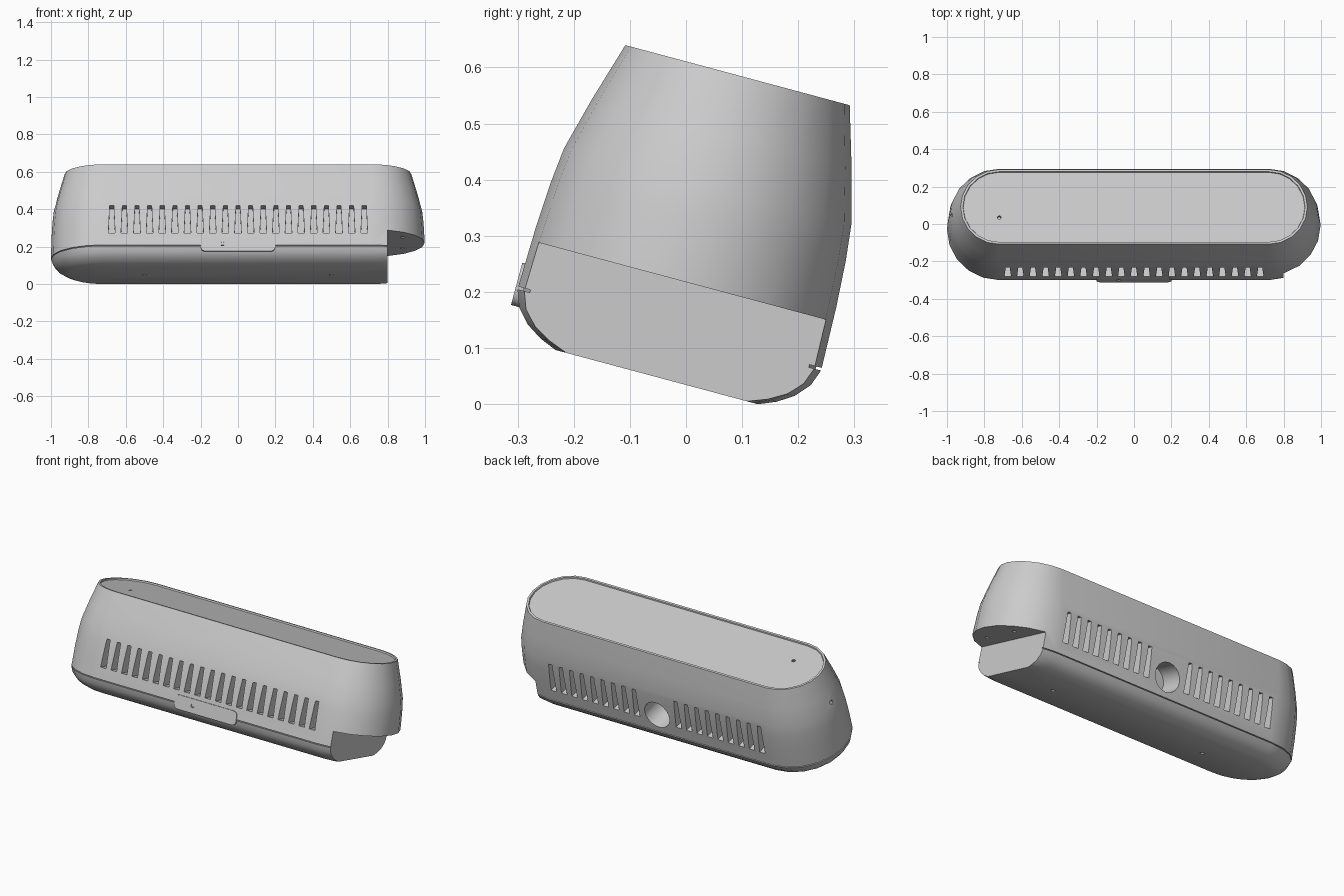
import bpy, bmesh, math
from mathutils import Matrix, Vector

cube = bpy.data.objects.get("Cube")
if cube:
    bpy.data.objects.remove(cube, do_unlink=True)

grey = bpy.data.materials.new("plain_grey")
grey.use_nodes = True
COLOUR = (0.6, 0.6, 0.6, 1)
grey.diffuse_color = COLOUR
grey.node_tree.nodes["Principled BSDF"].inputs["Base Color"].default_value = COLOUR

TILT = Matrix.Rotation(math.radians(-15), 4, 'X')
MID = -0.063      # depth of the long axis before tilting
STRAIGHT = 0.72   # half length of the straight sides
CUT_X = 0.8       # where the base stops


def finish(bm, name):
    bmesh.ops.recalc_face_normals(bm, faces=bm.faces)
    bm.transform(TILT)
    mesh = bpy.data.meshes.new(name)
    bm.to_mesh(mesh)
    bm.free()
    obj = bpy.data.objects.new(name, mesh)
    bpy.context.collection.objects.link(obj)
    mesh.materials.append(grey)
    return obj


def stadium_loft(name, profile, steps=10):
    """Stack rounded-end outlines given as (height, radius)."""
    bm = bmesh.new()
    rings = []
    for height, radius in profile:
        ring = []
        for side in (1, -1):
            for i in range(steps + 1):
                a = math.pi * (i / steps - 0.5)
                ring.append(bm.verts.new((side * (STRAIGHT + radius * math.cos(a)),
                                          MID + side * radius * math.sin(a), height)))
        rings.append(ring)
    count = len(rings[0])
    for low, high in zip(rings, rings[1:]):
        for i in range(count):
            j = (i + 1) % count
            bm.faces.new((low[i], low[j], high[j], high[i]))
    bm.faces.new(rings[0][::-1])
    bm.faces.new(rings[-1])
    return finish(bm, name)


def add_box(bm, low, high, top_scale=1.0):
    """Box between two corners, optionally narrowed in x at the top."""
    low, high = Vector(low), Vector(high)
    mid, size = (low + high) / 2, high - low
    for v in bmesh.ops.create_cube(bm, size=1)["verts"]:
        narrow = top_scale if v.co.z > 0 else 1
        v.co = Vector((v.co.x * size.x * narrow, v.co.y * size.y, v.co.z * size.z)) + mid


def add_drill(bm, centre, radius, depth, axis, sides=10):
    turn = Matrix.Rotation(math.pi / 2, 4, axis) if axis != 'Z' else Matrix()
    bmesh.ops.create_cone(bm, cap_ends=True, segments=sides, radius1=radius, radius2=radius,
                          depth=depth, matrix=Matrix.Translation(centre) @ turn)


def carve(obj, bm):
    cutter = finish(bm, "cutter")
    cutter.hide_render = True
    mod = obj.modifiers.new("carve", 'BOOLEAN')
    mod.operation, mod.solver, mod.object = 'DIFFERENCE', 'EXACT', cutter
    bpy.context.view_layer.objects.active = obj
    bpy.ops.object.modifier_apply(modifier=mod.name)
    bpy.data.objects.remove(cutter, do_unlink=True)


# Base: rounded underside with a tongue that leaves a thin seam below the body
base = stadium_loft("base", [(0.033, 0.187), (0.046, 0.218), (0.064, 0.246), (0.09, 0.269),
                             (0.12, 0.28), (0.12, 0.27), (0.13, 0.27)])
cuts = bmesh.new()
add_box(cuts, (CUT_X, -1, -1), (2, 1, 1))
for x in (-0.5, 0.5):
    add_drill(cuts, (x, MID, 0.03), 0.012, 0.06, 'Z')
carve(base, cuts)

# Body: tapering shell with a shallow recessed top
body = stadium_loft("body", [(0.125, 0.28), (0.236, 0.277), (0.32, 0.272), (0.384, 0.265),
                             (0.48, 0.24), (0.59, 0.207), (0.59, 0.195), (0.582, 0.193)])
cuts = bmesh.new()
add_box(cuts, (CUT_X, -1, -1), (2, 1, 0.21))
carve(body, cuts)

# Vents along the front and back, the round port and the small screw holes
cuts = bmesh.new()
for i in range(-10, 11):
    x = i * 0.0675
    add_box(cuts, (x - 0.018, -0.5, 0.19), (x + 0.018, -0.265, 0.345), 0.6)
    if abs(i) > 1:
        add_box(cuts, (x - 0.018, 0.14, 0.19), (x + 0.018, 0.4, 0.36), 0.6)
add_drill(cuts, (0, 0.2, 0.235), 0.08, 0.24, 'X', 20)
for y in (-0.18, 0.04):
    add_drill(cuts, (0.88, y, 0.21), 0.012, 0.05, 'Z')
add_drill(cuts, (-0.72, -0.12, 0.58), 0.01, 0.05, 'Z')
add_drill(cuts, (-0.98, MID, 0.42), 0.012, 0.1, 'Y')
carve(body, cuts)

# Front tab with rounded corners and a pin hole
bm = bmesh.new()
add_box(bm, (-0.2, -0.347, 0.09), (0.2, -0.32, 0.168))
corners = [e for e in bm.edges if abs(e.verts[0].co.y - e.verts[1].co.y) > 0.01]
bmesh.ops.bevel(bm, geom=corners, offset=0.025, segments=4, affect='EDGES', profile=0.5)
tab = finish(bm, "front_tab")
cuts = bmesh.new()
add_drill(cuts, (-0.083, -0.347, 0.13), 0.011, 0.03, 'X')
carve(tab, cuts)

# Smooth shading with crisp edges
bpy.ops.object.select_all(action='DESELECT')
for obj in (base, body, tab):
    obj.select_set(True)
bpy.context.view_layer.objects.active = body
bpy.ops.object.shade_smooth_by_angle(angle=math.radians(30))
